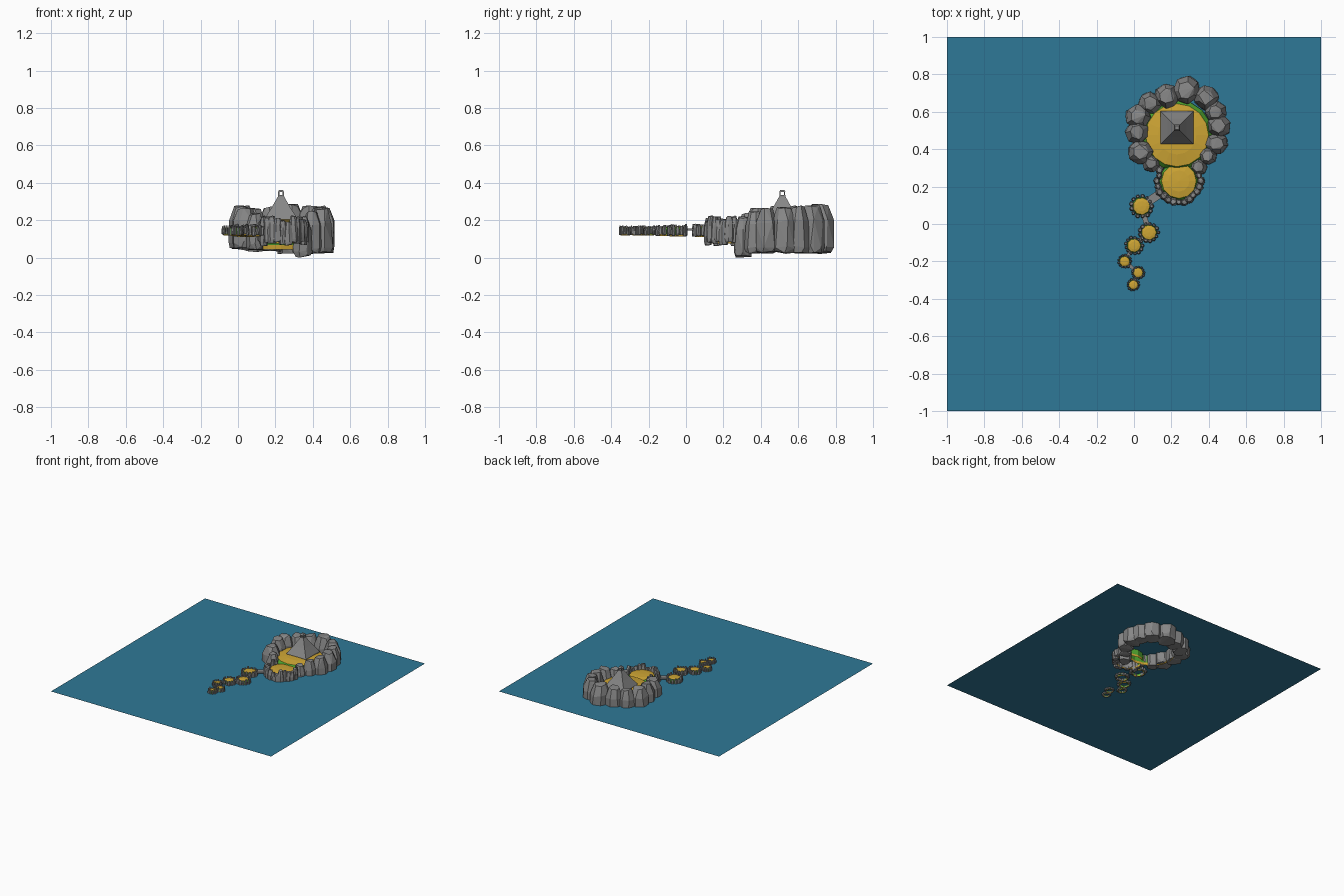
import bpy, bmesh, math, random
from mathutils import Vector

if "Cube" in bpy.data.objects:
    bpy.data.objects.remove(bpy.data.objects["Cube"])

random.seed(7)


def material(name, rgb):
    m = bpy.data.materials.new(name)
    m.diffuse_color = (*rgb, 1)
    m.use_nodes = True
    m.node_tree.nodes["Principled BSDF"].inputs["Base Color"].default_value = m.diffuse_color
    return m


STONE = material("grey stone", (0.24, 0.24, 0.24))
SAND = material("yellow sand", (0.62, 0.38, 0.035))
GRASS = material("green grass", (0.085, 0.40, 0.03))
WATER = material("blue water", (0.028, 0.19, 0.31))


def finish(bm, name, *mats):
    me = bpy.data.meshes.new(name)
    bm.normal_update()
    bm.to_mesh(me)
    bm.free()
    ob = bpy.data.objects.new(name, me)
    bpy.context.collection.objects.link(ob)
    for m in mats:
        me.materials.append(m)
    return ob


def add_rock(bm, x, y, r, z0, z1, turn=0.0, squash=1.0):
    """Faceted boulder: convex hull of four jittered rings, slightly narrower at the top."""
    n, pts = 7, []
    h = z1 - z0
    for t, k in ((0, 0.86), (0.12, 1.0), (0.72, 0.95), (1, 0.58)):
        for i in range(n):
            a = math.tau * (i + random.uniform(-0.2, 0.2)) / n
            q = r * k * random.uniform(0.92, 1.06)
            u, v = q * squash * math.cos(a), q * math.sin(a)
            z = z0 + h * t + (h * random.uniform(-0.07, 0.0) if t > 0.5 else
                              h * random.uniform(0, 0.06))
            pts.append(bm.verts.new((x + u * math.cos(turn) - v * math.sin(turn),
                                     y + u * math.sin(turn) + v * math.cos(turn), z)))
    res = bmesh.ops.convex_hull(bm, input=pts)
    loose = [v for v in pts if v.is_valid and not v.link_faces]
    bmesh.ops.delete(bm, geom=loose, context='VERTS')


def island(name, x, y, r, z0, z1, n=12):
    """Open-bottomed mound: sand top, green sides, sand lip at the bottom."""
    bm = bmesh.new()
    h = z1 - z0
    profile = ((1.06, z0, 0), (1.08, z0 + 0.15 * h, 0), (1.1, z0 + 0.2 * h, 1),
               (1.1, z0 + 0.75 * h, 1), (0.98, z1 - 0.08 * h, 1), (0.6, z1 - 0.02 * h, 0))
    rings = [[bm.verts.new((x + r * k * math.cos(math.tau * i / n),
                            y + r * k * math.sin(math.tau * i / n), z))
              for i in range(n)] for k, z, _ in profile]
    for j in range(1, len(rings)):
        for i in range(n):
            f = bm.faces.new((rings[j - 1][i], rings[j - 1][(i + 1) % n],
                              rings[j][(i + 1) % n], rings[j][i]))
            f.material_index = profile[j][2]
    top = bm.verts.new((x, y, z1))
    for i in range(n):
        bm.faces.new((rings[-1][i], rings[-1][(i + 1) % n], top))
    return finish(bm, name, SAND, GRASS)


def add_box(bm, centre, size, turn=0.0):
    res = bmesh.ops.create_cube(bm, size=1)
    for v in res['verts']:
        p = Vector((v.co.x * size[0], v.co.y * size[1], v.co.z * size[2]))
        c, s = math.cos(turn), math.sin(turn)
        v.co = Vector((p.x * c - p.y * s, p.x * s + p.y * c, p.z)) + Vector(centre)


# water sheet
bm = bmesh.new()
bmesh.ops.create_grid(bm, x_segments=1, y_segments=1, size=1)
for v in bm.verts:
    v.co.z = 0.135
finish(bm, "water", WATER)

# main island and its boulder wall (x, y, radius, bottom, top)
island("main_island", 0.23, 0.475, 0.172, 0.045, 0.205, 16)
bm = bmesh.new()
for x, y, r, z0, z1 in (
        (0.28, 0.715, 0.080, 0.02, 0.29), (0.175, 0.685, 0.072, 0.03, 0.28),
        (0.085, 0.645, 0.066, 0.03, 0.27), (0.02, 0.575, 0.070, 0.04, 0.28),
        (0.015, 0.490, 0.066, 0.04, 0.28), (0.035, 0.385, 0.072, 0.05, 0.27),
        (0.09, 0.325, 0.050, 0.04, 0.24), (0.385, 0.675, 0.072, 0.02, 0.28),
        (0.435, 0.600, 0.062, 0.02, 0.28), (0.452, 0.525, 0.068, 0.02, 0.275),
        (0.442, 0.430, 0.064, 0.02, 0.265), (0.395, 0.365, 0.052, 0.02, 0.25),
        (0.345, 0.305, 0.050, 0.0, 0.225)):
    add_rock(bm, x, y, r, z0, z1, math.atan2(y - 0.48, x - 0.23))
finish(bm, "main_boulders", STONE)

# shrine roof: pyramid with a small open lantern on top
bm = bmesh.new()
cx, cy = 0.23, 0.515
prev = None
for hw, z in ((0.088, 0.195), (0.088, 0.208), (0.05, 0.268), (0.016, 0.328), (0.016, 0.336)):
    ring = [bm.verts.new((cx + a * hw, cy + b * hw, z))
            for a, b in ((-1, -1), (1, -1), (1, 1), (-1, 1))]
    if prev:
        for i in range(4):
            bm.faces.new((prev[i], prev[(i + 1) % 4], ring[(i + 1) % 4], ring[i]))
    else:
        bm.faces.new(ring[::-1])
    prev = ring
bm.faces.new(prev)
for a in (-1, 1):
    for b in (-1, 1):
        add_box(bm, (cx + a * 0.012, cy + b * 0.012, 0.343), (0.007, 0.007, 0.018))
bmesh.ops.create_cone(bm, cap_ends=True, segments=4, radius1=0.024, radius2=0.014, depth=0.012)
for v in bm.verts[-8:]:
    c = math.cos(math.pi / 4)
    v.co = Vector((cx + (v.co.x - v.co.y) * c, cy + (v.co.x + v.co.y) * c, v.co.z + 0.357))
finish(bm, "shrine_roof", STONE)

# smaller landing island joined to the main one, walled on its outer sides
island("landing_island", 0.24, 0.23, 0.095, 0.075, 0.19, 12)
bm = bmesh.new()
for i in range(17):
    a = math.radians(150 + 240 * i / 16)
    d = 0.112 + random.uniform(-0.006, 0.008)
    add_rock(bm, 0.24 + d * math.cos(a), 0.23 + d * math.sin(a), random.uniform(0.021, 0.028),
             random.uniform(0.06, 0.085), random.uniform(0.195, 0.23), a, 0.85)
finish(bm, "landing_rocks", STONE)

# chain of stepping islands (x, y, outer radius), shrinking towards the front
chain = ((0.04, 0.095, 0.064), (0.08, -0.045, 0.056), (0.0, -0.115, 0.05),
         (-0.05, -0.20, 0.038), (0.022, -0.26, 0.036), (-0.003, -0.325, 0.034))
for k, (x, y, r) in enumerate(chain):
    half = 0.3 * r + 0.013
    island(f"stepping_island_{k + 1}", x, y, r * 0.72, 0.143 - half, 0.143 + half * 0.8, 9)
    bm = bmesh.new()
    for i in range(13):
        a = math.tau * i / 13
        d = r * random.uniform(0.8, 0.9)
        add_rock(bm, x + d * math.cos(a), y + d * math.sin(a), r * random.uniform(0.17, 0.24),
                 0.143 - half * random.uniform(0.7, 1.0),
                 0.147 + half * random.uniform(0.7, 1.1), a, 0.9)
    finish(bm, f"stepping_rocks_{k + 1}", STONE)

# stone bridges between neighbouring islands
bm = bmesh.new()
stops = ((0.24, 0.23, 0.112),) + chain
for k, ((x0, y0, r0), (x1, y1, r1)) in enumerate(zip(stops, stops[1:])):
    d = Vector((x1 - x0, y1 - y0))
    u = d.normalized()
    a, b = Vector((x0, y0)) + u * r0 * 0.65, Vector((x1, y1)) - u * r1 * 0.65
    m = (a + b) / 2
    w = 0.045 if k == 0 else 0.5 * r1
    add_box(bm, (m.x, m.y, 0.16 if k == 0 else 0.15), ((b - a).length, w, 0.012),
            math.atan2(u.y, u.x))
finish(bm, "bridges", STONE)
